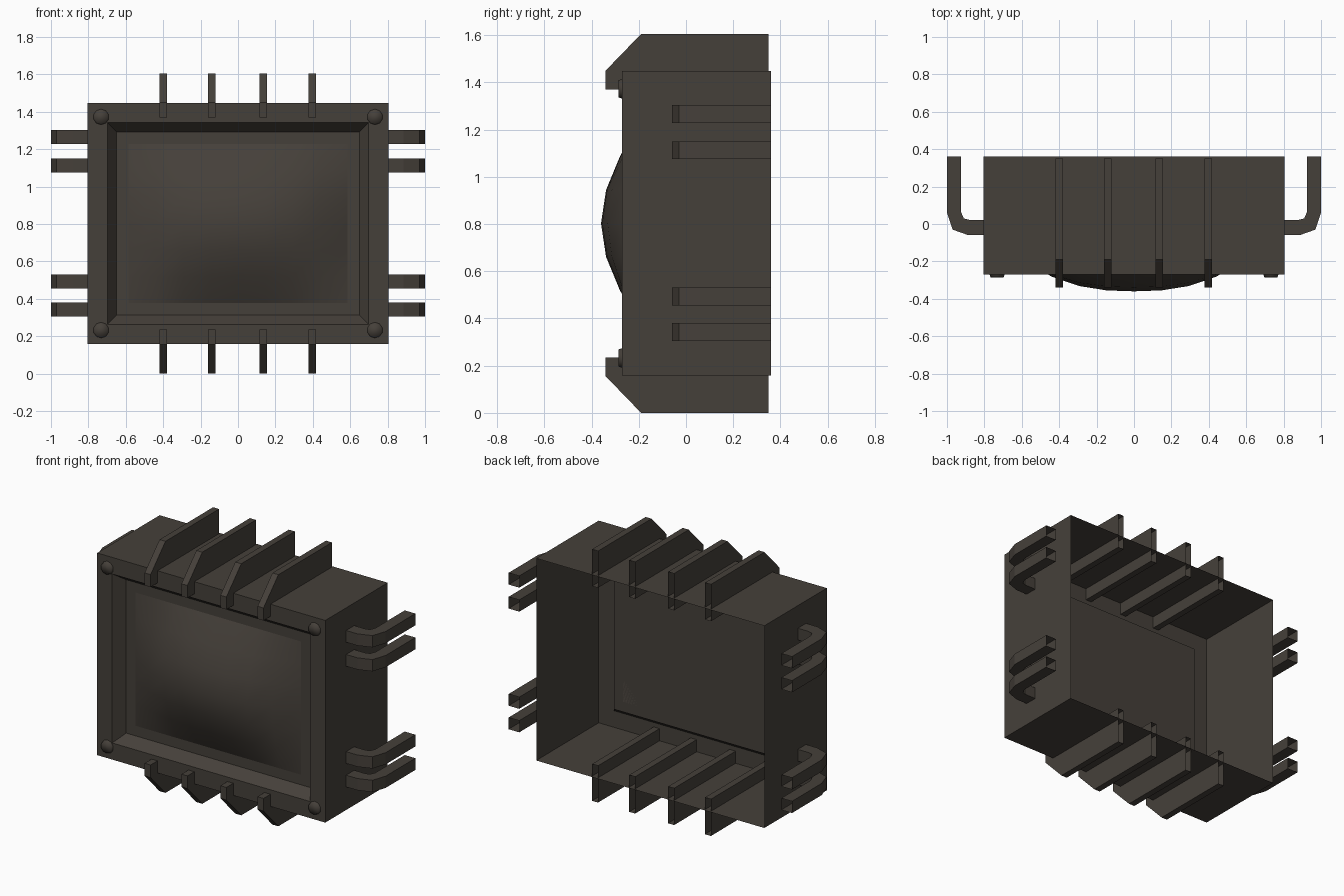
import bpy, bmesh, math
from mathutils import Matrix

if "Cube" in bpy.data.objects:
    bpy.data.objects.remove(bpy.data.objects["Cube"])

metal = bpy.data.materials.new("dark_brown_metal")
metal.diffuse_color = (0.06, 0.051, 0.042, 1)
metal.use_nodes = True
metal.node_tree.nodes["Principled BSDF"].inputs["Base Color"].default_value = metal.diffuse_color


def finish(bm, name, smooth=False):
    me = bpy.data.meshes.new(name)
    bm.to_mesh(me)
    bm.free()
    me.materials.append(metal)
    for p in me.polygons:
        p.use_smooth = smooth
    ob = bpy.data.objects.new(name, me)
    bpy.context.collection.objects.link(ob)
    return ob


def extrude_profile(name, pts, axis, lo, hi, open_edge):
    """Extrude a closed 2D outline along x or z; open_edge is the side left without a face."""
    bm = bmesh.new()
    def place(p, t):
        return (t, p[0], p[1]) if axis == 'x' else (p[0], p[1], t)
    a = [bm.verts.new(place(p, lo)) for p in pts]
    b = [bm.verts.new(place(p, hi)) for p in pts]
    bm.faces.new(a)
    bm.faces.new(b[::-1])
    n = len(pts)
    for i in range(n):
        if i != open_edge:
            j = (i + 1) % n
            bm.faces.new((a[j], a[i], b[i], b[j]))
    bmesh.ops.recalc_face_normals(bm, faces=bm.faces)
    return finish(bm, name)


MID = 0.8025  # height of the horizontal symmetry line

# Case: box open at the back, front face inset to a frame and sloped bezel
bm = bmesh.new()
bmesh.ops.create_cube(bm, size=1, matrix=Matrix.Translation((0, 0.045, MID)) @
                      Matrix.Diagonal((1.61, 0.63, 1.29, 1)))
bm.normal_update()
back = [f for f in bm.faces if f.normal.y > 0.9]
front = [f for f in bm.faces if f.normal.y < -0.9]
bmesh.ops.inset_region(bm, faces=front, thickness=0.15)
bmesh.ops.inset_region(bm, faces=front, thickness=0.07, depth=-0.07)
bmesh.ops.delete(bm, geom=back, context='FACES_ONLY')
finish(bm, "case")

# Screen: bulging rectangular dome
bm = bmesh.new()
NX, NZ, HX, HZ = 8, 6, 0.585, 0.425
grid = []
for i in range(NX + 1):
    u = 2 * i / NX - 1
    col = []
    for k in range(NZ + 1):
        v = 2 * k / NZ - 1
        bulge = (1 - abs(u) ** 2.5) * math.cos(v * math.pi / 2)
        col.append(bm.verts.new((u * HX, -0.2 - 0.16 * bulge, MID + v * HZ)))
    grid.append(col)
for i in range(NX):
    for k in range(NZ):
        bm.faces.new((grid[i][k], grid[i + 1][k], grid[i + 1][k + 1], grid[i][k + 1]))
finish(bm, "screen", True)

# Fins along the top and bottom, open at the back end
fin = [(-0.34, 1.37), (-0.34, 1.45), (-0.19, 1.605), (0.35, 1.605), (0.35, 1.37)]
fin_low = [(y, 2 * MID - z) for y, z in fin]
for n, x in enumerate((-0.40, -0.14, 0.135, 0.397)):
    extrude_profile(f"top_fin_{n}", fin, 'x', x - 0.021, x + 0.021, 3)
    extrude_profile(f"bottom_fin_{n}", fin_low, 'x', x - 0.021, x + 0.021, 3)

# Bent side prongs, open at the back end
prong = [(0.805, -0.06), (0.885, -0.06), (0.97, -0.03), (1.0, 0.06), (1.0, 0.36),
         (0.925, 0.36), (0.925, 0.065), (0.91, 0.03), (0.88, 0.022), (0.805, 0.022)]
for n, z in enumerate((0.305, 0.455, 1.075, 1.228)):
    for side, s in (("left", -1), ("right", 1)):
        extrude_profile(f"{side}_prong_{n}", [(s * x, y) for x, y in prong],
                        'z', z, z + 0.075, 4)

# Corner rivets
for sx in (-1, 1):
    for sz in (-1, 1):
        bm = bmesh.new()
        bmesh.ops.create_cone(bm, cap_ends=True, segments=10, radius1=0.042,
                              radius2=0.036, depth=0.016,
                              matrix=Matrix.Translation((sx * 0.732, -0.278, MID + sz * 0.57)) @
                              Matrix.Rotation(math.pi / 2, 4, 'X'))
        inner = [f for f in bm.faces if len(f.verts) > 4 and f.calc_center_median().y > -0.275]
        bmesh.ops.delete(bm, geom=inner, context='FACES')
        finish(bm, "rivet", True)
